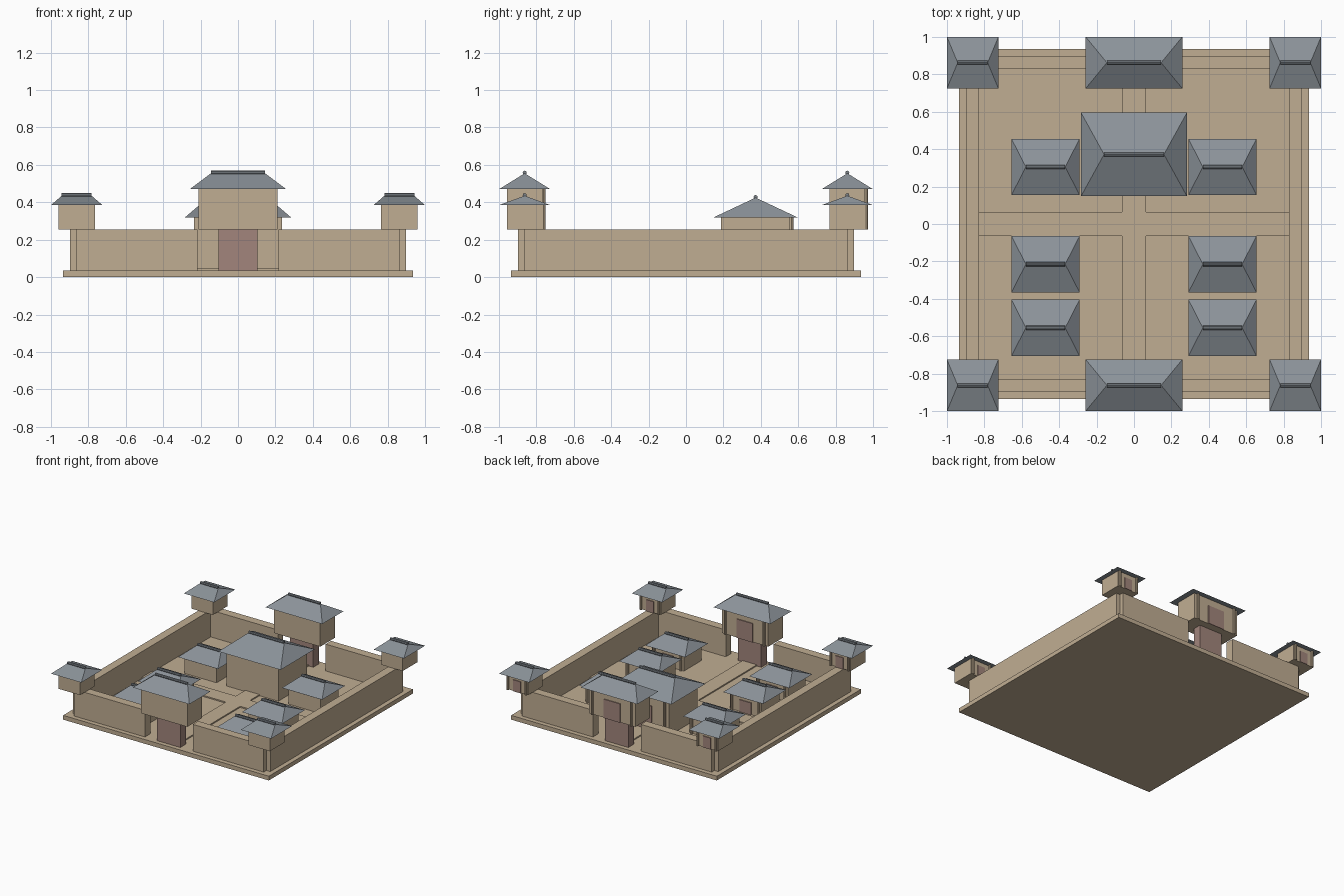
import bpy, bmesh, math
from mathutils import Matrix

if "Cube" in bpy.data.objects:
    bpy.data.objects.remove(bpy.data.objects["Cube"])


def mat(name, rgb):
    m = bpy.data.materials.new(name)
    m.diffuse_color = (*rgb, 1)
    m.use_nodes = True
    m.node_tree.nodes["Principled BSDF"].inputs["Base Color"].default_value = m.diffuse_color
    return m


STONE = mat("tan_stone", (0.53, 0.42, 0.29))
SLATE = mat("slate_roof", (0.26, 0.29, 0.32))
RIDGE = mat("dark_slate", (0.21, 0.235, 0.26))
WOOD = mat("door_wood", (0.36, 0.235, 0.20))


def finish(name, bm, material):
    bmesh.ops.recalc_face_normals(bm, faces=bm.faces)
    me = bpy.data.meshes.new(name)
    bm.to_mesh(me)
    bm.free()
    me.materials.append(material)
    ob = bpy.data.objects.new(name, me)
    bpy.context.collection.objects.link(ob)
    return ob


def box(name, cx, cy, hx, hy, z0, z1, material):
    bm = bmesh.new()
    m = Matrix.Translation((cx, cy, (z0 + z1) / 2)) @ Matrix.Diagonal((2 * hx, 2 * hy, z1 - z0, 1))
    bmesh.ops.create_cube(bm, size=1, matrix=m)
    return finish(name, bm, material)


def rod(name, loc, r, length, material, rot=None, sides=8):
    bm = bmesh.new()
    m = Matrix.Translation(loc) @ (rot or Matrix.Identity(4))
    bmesh.ops.create_cone(bm, cap_ends=True, segments=sides, radius1=r, radius2=r, depth=length, matrix=m)
    return finish(name, bm, material)


def hip_roof(name, cx, cy, hx, hy, ridge, z0, z1):
    bm = bmesh.new()
    e = [bm.verts.new((cx + sx * hx, cy + sy * hy, z0)) for sx, sy in ((-1, -1), (1, -1), (1, 1), (-1, 1))]
    a, b = (bm.verts.new((cx + s * ridge, cy, z1)) for s in (-1, 1))
    for f in ((e[0], e[1], b, a), (e[1], e[2], b), (e[2], e[3], a, b), (e[3], e[0], a), e[::-1]):
        bm.faces.new(f)
    finish(name, bm, SLATE)
    # round ridge beam
    rod(name + "_ridge", (cx, cy, z1 + 0.003), 0.011, 2 * ridge, RIDGE, Matrix.Rotation(math.pi / 2, 4, 'Y'))


def pavilion(name, cx, cy, body, z0, z1, roof, ridge, peak, col=0.010):
    bx, by = body
    box(name + "_body", cx, cy, bx, by, z0, z1, STONE)
    hip_roof(name + "_roof", cx, cy, *roof, ridge, z1, peak)
    # rear door plate and corner columns
    face = cy + by
    box(name + "_door", cx, face + 0.003, bx * 0.35, 0.004, z0, z0 + 0.72 * (z1 - z0), WOOD)
    for s in (-1, 1):
        rod(name + "_column", (cx + s * bx * 0.84, face + 0.006, (z0 + z1) / 2), col, z1 - z0, STONE)


BASE, WALL, C = 0.035, 0.255, 0.8625
box("base_slab", 0, 0, 0.935, 0.935, 0, BASE, STONE)

# raised cross path as one outline
bm = bmesh.new()
p, q = 0.065, 0.828
pts = [(-p, -q), (p, -q), (p, -p), (q, -p), (q, p), (p, p), (p, q), (-p, q), (-p, p), (-q, p), (-q, -p), (-p, -p)]
f = bm.faces.new([bm.verts.new((x, y, BASE - 0.005)) for x, y in pts])
top = bmesh.ops.extrude_face_region(bm, geom=[f])
bmesh.ops.translate(bm, vec=(0, 0, 0.015), verts=[v for v in top["geom"] if isinstance(v, bmesh.types.BMVert)])
finish("cross_path", bm, STONE)

# perimeter walls, gates and corner towers
for s in (-1, 1):
    box("side_wall", s * C, 0, 0.035, C, BASE, WALL, STONE)
    for t in (-1, 1):
        box("gate_wall", t * 0.54, s * C, 0.3225, 0.035, BASE, WALL, STONE)
        pavilion("corner_tower", t * C, s * C, (0.097, 0.095), WALL, 0.385, (0.1375, 0.1375), 0.08, 0.435)
    box("gate_door", 0, s * C, 0.105, 0.036, BASE, WALL, WOOD)
    pavilion("gate_tower", 0, s * C, (0.21, 0.095), WALL, 0.47, (0.258, 0.1375), 0.145, 0.555)

# courtyard halls
pavilion("main_hall", 0, 0.372, (0.235, 0.185), BASE, 0.32, (0.283, 0.223), 0.16, 0.425, 0.012)
for s in (-1, 1):
    for y in (0.305, -0.215, -0.555):
        pavilion("side_hall", s * 0.473, y, (0.145, 0.115), BASE, 0.172, (0.182, 0.15), 0.105, 0.238)
